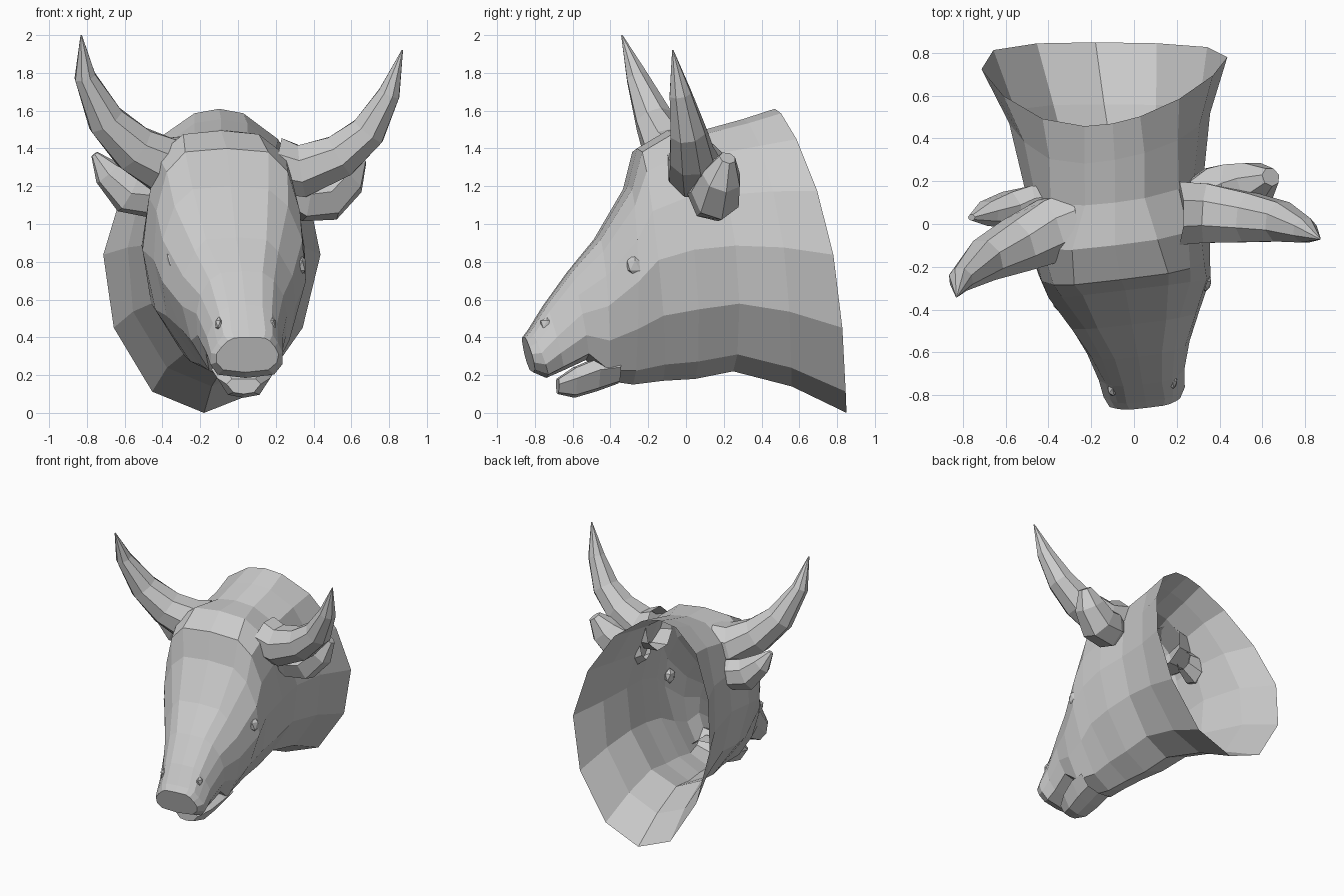
import bpy, bmesh
from math import sin, cos, pi
from mathutils import Vector

if "Cube" in bpy.data.objects:
    bpy.data.objects.remove(bpy.data.objects["Cube"])


def loft(name, rings, cap_start=True, cap_end=True):
    """Flat-shaded skin through equal-sized closed rings."""
    bm = bmesh.new()
    rows = [[bm.verts.new(p) for p in r] for r in rings]
    n = len(rows[0])
    for a, b in zip(rows, rows[1:]):
        for i in range(n):
            j = (i + 1) % n
            bm.faces.new((a[i], a[j], b[j], b[i]))
    if cap_start:
        bm.faces.new(rows[0])
    if cap_end:
        bm.faces.new(rows[-1])
    bmesh.ops.recalc_face_normals(bm, faces=bm.faces)
    me = bpy.data.meshes.new(name)
    bm.to_mesh(me)
    bm.free()
    ob = bpy.data.objects.new(name, me)
    bpy.context.collection.objects.link(ob)
    return ob


def tube(name, path, sides=8, flat=1.0, cap_start=False):
    """Tapered tube; path points are (x, y, z, radius), flat squashes depth."""
    pts = [Vector(p[:3]) for p in path]
    rings = []
    for i, p in enumerate(pts):
        t = (pts[min(i + 1, len(pts) - 1)] - pts[max(i - 1, 0)]).normalized()
        u = Vector((0, 1, 0))
        u = (u - t * u.dot(t)).normalized()
        v = t.cross(u)
        r = path[i][3]
        rings.append([p + u * r * flat * cos(a) + v * r * sin(a)
                      for a in (2 * pi * (k + .5) / sides for k in range(sides))])
    return loft(name, rings, cap_start)


# Head and neck shell: each section runs from a top point to a bottom point
LEVELS = (.015, .1, .27, .48, .72, .93)
# top y, top z, bottom y, bottom z, top x, bottom x, back bulge, half widths
SECTIONS = [
    (.47, 1.61, .85, .00, -.10, -.18, .10, .13, .32, .49, .575, .50, .28),
    (.30, 1.555, .56, .14, -.09, -.14, .07, .14, .30, .41, .47, .43, .24),
    (.10, 1.50, .25, .22, -.09, -.09, .04, .14, .30, .37, .42, .37, .20),
    (-.10, 1.495, .05, .18, -.09, -.06, .02, .20, .34, .39, .43, .37, .19),
    (-.26, 1.40, -.12, .17, -.06, -.03, .0, .22, .32, .38, .40, .34, .17),
    (-.31, 1.20, -.28, .15, -.04, .00, .0, .20, .30, .37, .38, .29, .15),
    (-.47, .93, -.42, .17, -.01, .02, .0, .16, .22, .29, .30, .26, .17),
    (-.62, .75, -.53, .28, .02, .02, .0, .11, .17, .22, .24, .235, .19),
    (-.75, .57, -.66, .22, .04, .03, .0, .09, .14, .17, .20, .20, .16),
    (-.83, .44, -.74, .185, .055, .04, .0, .09, .13, .16, .19, .19, .15),
    (-.86, .40, -.81, .215, .06, .04, .0, .08, .11, .14, .165, .16, .12),
]


def head_ring(s):
    ty, tz, by, bz, tx, bx, bulge = s[:7]

    def point(t, w):
        yaw = .18 * (1 - t) ** 2 if tz > 1.52 else .12
        return Vector((tx + (bx - tx) * t + w,
                       ty + (by - ty) * t + bulge * sin(pi * t) + yaw * w,
                       tz + (bz - tz) * t))
    right = [point(t, w) for t, w in zip(LEVELS, s[7:])]
    left = [point(t, -w) for t, w in zip(LEVELS, s[7:])]
    return [point(0, 0)] + right + [point(1, 0)] + left[::-1]


loft("head_and_neck", [head_ring(s) for s in SECTIONS], cap_start=False)

# Lower jaw: y, top z, bottom z, half width
jaw = []
for y, zt, zb, w in [(-.36, .29, .155, .17), (-.47, .29, .115, .17),
                     (-.59, .24, .08, .14), (-.68, .18, .10, .09)]:
    cx = .03
    jaw.append([(cx + w * a, y + .1 * w * a, zb + (zt - zb) * h) for a, h in
                [(-.7, 1), (.7, 1), (1, .65), (.6, .1), (0, 0), (-.6, .1), (-1, .65)]])
loft("lower_jaw", jaw, cap_start=False)

# Horns, the left one swung forward with the turned head
tube("right_horn", [(.20, .05, 1.31, .16), (.34, .05, 1.28, .15), (.54, .03, 1.36, .125),
                    (.69, .01, 1.49, .10), (.80, -.03, 1.69, .062), (.87, -.07, 1.92, .004)])
tube("left_horn", [(-.26, .0, 1.31, .17), (-.39, -.03, 1.31, .16), (-.55, -.10, 1.40, .135),
                   (-.70, -.17, 1.55, .105), (-.81, -.26, 1.78, .06), (-.83, -.34, 2.0, .004)])

# Ears curling up behind the horns
tube("right_ear", [(.27, .12, 1.18, .10), (.36, .14, 1.16, .15), (.47, .16, 1.16, .15),
                   (.57, .19, 1.25, .12), (.64, .22, 1.35, .05)], 7, .9)
tube("left_ear", [(-.36, .12, 1.17, .08), (-.46, .10, 1.15, .12), (-.58, .07, 1.17, .12),
                  (-.69, .05, 1.27, .08), (-.76, .03, 1.37, .02)], 7, .75)


# Eyes and nostrils as small faceted bumps
def bump(name, loc, size):
    bpy.ops.mesh.primitive_ico_sphere_add(subdivisions=1, radius=1, location=loc)
    ob = bpy.context.object
    ob.name = name
    ob.scale = size


for side, eye, nostril in [("right", (.33, -.27, .78), (.18, -.735, .47)),
                           ("left", (-.35, -.36, .81), (-.10, -.77, .47))]:
    bump(side + "_eye", eye, (.035, .05, .06))
    bump(side + "_nostril", nostril, (.025, .04, .04))
